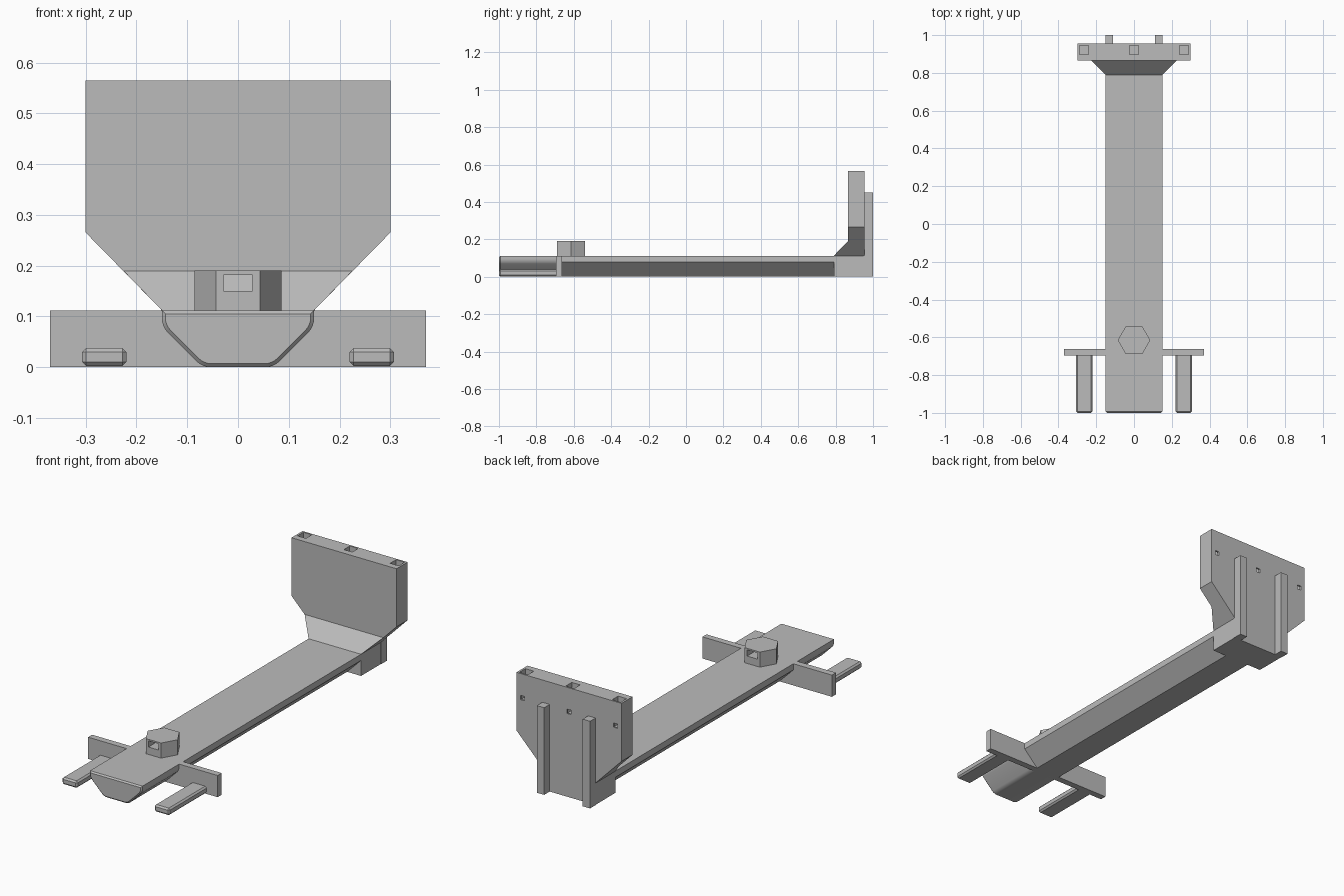
import bpy
import bmesh
import math
from mathutils import Vector

if "Cube" in bpy.data.objects:
    bpy.data.objects.remove(bpy.data.objects["Cube"], do_unlink=True)

grey = bpy.data.materials.new("light grey")
grey.use_nodes = True
colour = (0.5, 0.5, 0.5, 1)
grey.diffuse_color = colour
grey.node_tree.nodes["Principled BSDF"].inputs["Base Color"].default_value = colour


def finish(name, bm):
    bmesh.ops.recalc_face_normals(bm, faces=bm.faces)
    mesh = bpy.data.meshes.new(name)
    bm.to_mesh(mesh)
    bm.free()
    mesh.materials.append(grey)
    obj = bpy.data.objects.new(name, mesh)
    bpy.context.collection.objects.link(obj)
    return obj


def prism(points, start, depth):
    """Extrude a polygon of 3D points along a depth vector."""
    bm = bmesh.new()
    face = bm.faces.new([bm.verts.new(p) for p in points])
    out = bmesh.ops.extrude_face_region(bm, geom=[face])
    verts = [v for v in out["geom"] if isinstance(v, bmesh.types.BMVert)]
    bmesh.ops.translate(bm, verts=verts, vec=depth)
    bmesh.ops.translate(bm, verts=bm.verts, vec=start)
    bmesh.ops.recalc_face_normals(bm, faces=bm.faces)
    return bm


def along_y(outline, y0, y1):
    return prism([(x, 0, z) for x, z in outline], (0, y0, 0), (0, y1 - y0, 0))


def box(x0, x1, y0, y1, z0, z1):
    return along_y([(x0, z0), (x1, z0), (x1, z1), (x0, z1)], y0, y1)


def mirrored(half):
    return half + [(-x, z) for x, z in reversed(half)]


def cut(target, cutter):
    mod = target.modifiers.new("cut", "BOOLEAN")
    mod.operation = "DIFFERENCE"
    mod.solver = "EXACT"
    mod.object = cutter
    cutter.hide_render = True
    bpy.context.view_layer.objects.active = target
    bpy.ops.object.modifier_apply(modifier=mod.name)
    bpy.data.objects.remove(cutter, do_unlink=True)


def smooth(obj):
    bpy.ops.object.select_all(action="DESELECT")
    obj.select_set(True)
    bpy.context.view_layer.objects.active = obj
    bpy.ops.object.shade_smooth_by_angle(angle=math.radians(30))


def front_edges(bm):
    return [e for e in bm.edges if all(v.co.y < -0.99 for v in e.verts)]


DECK = 0.112
beam_outline = mirrored([(0.07, 0), (0.15, 0.08), (0.15, DECK)])

# Long beam with sharp keel edges
finish("beam", along_y(beam_outline, -0.662, 0.8))

# Beam nose with rounded keel and chamfered tip
bm = along_y(beam_outline, -1, -0.662)
keel = [e for e in bm.edges
        if abs(e.verts[0].co.y - e.verts[1].co.y) > 0.1 and e.verts[0].co.z < 0.1]
bmesh.ops.bevel(bm, geom=keel, offset=0.015, offset_type="OFFSET",
                segments=4, profile=0.5, affect="EDGES")
bmesh.ops.bevel(bm, geom=front_edges(bm), offset=0.007, segments=1, affect="EDGES")
smooth(finish("beam_nose", bm))

# Crossbar
finish("crossbar", box(-0.37, 0.37, -0.695, -0.662, 0, DECK))

# Prongs and rear ribs on both sides
for side, sign in (("left", 1), ("right", -1)):
    bm = box(sign * 0.22, sign * 0.307, -1, -0.69, 0.002, 0.038)
    edges = [e for e in bm.edges if not all(v.co.y > -0.7 for v in e.verts)]
    bmesh.ops.bevel(bm, geom=edges, offset=0.008, segments=1, affect="EDGES")
    finish(side + "_prong", bm)
    finish(side + "_rib", box(sign * 0.11, sign * 0.152, 0.95, 1, 0, 0.45))

# Rear block under the upright plate
finish("rear_block", box(-0.15, 0.15, 0.79, 0.955, 0, DECK))

# Upright plate with three sockets joined to small holes at the back
plate = finish("upright_plate", along_y(
    mirrored([(0.15, DECK), (0.3, 0.265), (0.3, 0.565)]), 0.865, 0.955))
for x in (-0.265, 0, 0.265):
    cut(plate, finish("socket_cutter",
                      box(x - 0.024, x + 0.024, 0.898, 0.946, 0.42, 0.6)))
    cut(plate, finish("pin_cutter",
                      box(x - 0.011, x + 0.011, 0.92, 0.98, 0.43, 0.452)))

# Flared gusset between beam and plate
bm = bmesh.new()
for x in (-1, 1):
    for p in ((0.15, 0.79, DECK), (0.15, 0.865, DECK), (0.225, 0.865, 0.189)):
        bm.verts.new(Vector((x * p[0], p[1], p[2])))
bmesh.ops.convex_hull(bm, input=bm.verts)
finish("gusset", bm)

# Hexagonal head with a slot through it
hexagon = [(0.086 * math.cos(i * math.pi / 3), 0.086 * math.sin(i * math.pi / 3), 0)
           for i in range(6)]
head = finish("hex_head", prism(hexagon, (0, -0.615, DECK), (0, 0, 0.078)))
cut(head, finish("slot_cutter", box(-0.029, 0.029, -0.8, -0.4, 0.15, 0.182)))
